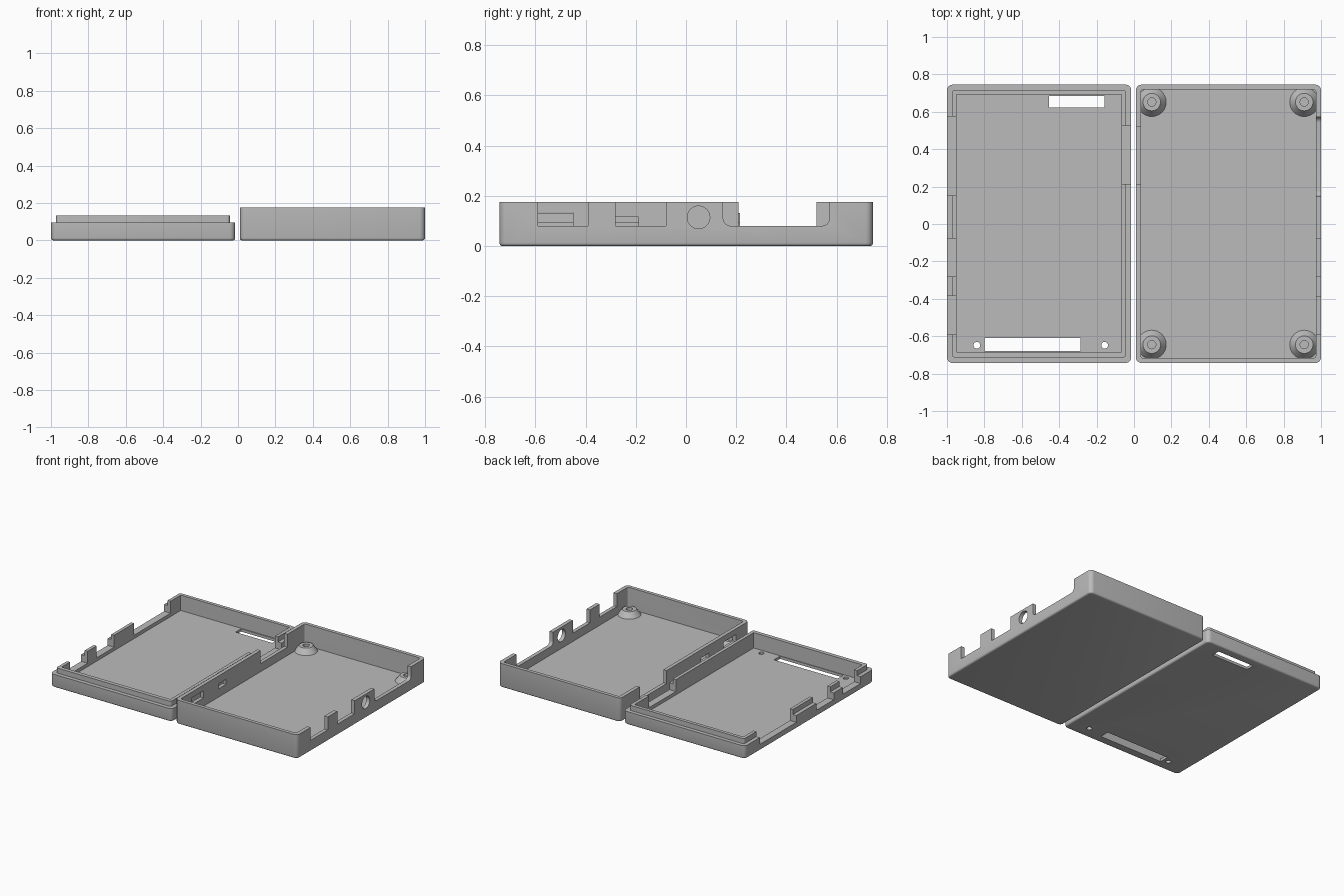
import bpy, bmesh, math
from mathutils import Vector

if "Cube" in bpy.data.objects:
    bpy.data.objects.remove(bpy.data.objects["Cube"])

gray = bpy.data.materials.new("plain_gray")
gray.diffuse_color = (0.5, 0.5, 0.5, 1)
gray.use_nodes = True
gray.node_tree.nodes["Principled BSDF"].inputs["Base Color"].default_value = gray.diffuse_color


def make(name, bm):
    bmesh.ops.recalc_face_normals(bm, faces=bm.faces)
    me = bpy.data.meshes.new(name)
    bm.to_mesh(me)
    bm.free()
    ob = bpy.data.objects.new(name, me)
    bpy.context.collection.objects.link(ob)
    me.materials.append(gray)
    return ob


def block(name, x, y, z, r=0, axis=2, chamfer=0):
    """Box with edges along one axis rounded, optional bevel round the bottom."""
    bm = bmesh.new()
    bmesh.ops.create_cube(bm, size=1)
    lim = (x, y, z)
    for v in bm.verts:
        v.co = Vector([a + (b - a) * (c + 0.5) for (a, b), c in zip(lim, v.co)])
    if r:
        edges = [e for e in bm.edges
                 if abs((e.verts[0].co - e.verts[1].co).normalized()[axis]) > 0.9]
        bmesh.ops.bevel(bm, geom=edges, offset=r, segments=6, profile=0.5, affect='EDGES')
    if chamfer:
        edges = [e for e in bm.edges if all(abs(v.co.z - z[0]) < 1e-5 for v in e.verts)]
        bmesh.ops.bevel(bm, geom=edges, offset=chamfer, segments=3, profile=0.5, affect='EDGES')
    return make(name, bm)


def cone(name, at, r1, r2, h, along_x=False):
    bm = bmesh.new()
    bmesh.ops.create_cone(bm, cap_ends=True, segments=32, radius1=r1, radius2=r2, depth=h)
    if along_x:
        for v in bm.verts:
            v.co = Vector((v.co.z, v.co.x, v.co.y))
    bmesh.ops.translate(bm, verts=bm.verts, vec=at)
    return make(name, bm)


def combine(ob, other, op='DIFFERENCE'):
    m = ob.modifiers.new("combine", 'BOOLEAN')
    m.object, m.operation, m.solver = other, op, 'EXACT'
    bpy.context.view_layer.update()
    me = bpy.data.meshes.new_from_object(ob.evaluated_get(bpy.context.evaluated_depsgraph_get()))
    ob.modifiers.clear()
    ob.data = me
    bpy.data.objects.remove(other)


def cut(ob, x, y, z, r=0, axis=2):
    combine(ob, block("cutter", x, y, z, r, axis))


def finish(ob):
    bpy.ops.object.select_all(action='DESELECT')
    ob.select_set(True)
    bpy.context.view_layer.objects.active = ob
    bpy.ops.object.shade_smooth_by_angle(angle=math.radians(35))


FLOOR = 0.02

# Deep tray
tray = block("deep_tray", (0.01, 1.0), (-0.743, 0.745), (0, 0.175), 0.03, chamfer=0.012)
cut(tray, (0.037, 0.972), (-0.717, 0.719), (FLOOR, 0.3), 0.012)

# Corner screw bosses, trimmed by the walls
for x in (0.095, 0.91):
    for y in (-0.645, 0.652):
        boss = cone("boss", (x, y, 0.035), 0.085, 0.047, 0.05)
        combine(boss, block("trim", (0.025, 0.985), (-0.73, 0.73), (0, 0.2)), 'INTERSECT')
        combine(tray, boss, 'UNION')
        combine(tray, cone("hole", (x, y, 0.055), 0.022, 0.022, 0.05))

# Tray port openings on the outer wall
for y in ((-0.59, -0.39), (-0.28, -0.08)):
    cut(tray, (0.95, 1.1), y, (0.08, 0.3))
cut(tray, (0.95, 1.1), (0.148, 0.572), (0.08, 0.4), 0.03, 0)
combine(tray, cone("hole", (1, 0.05, 0.114), 0.045, 0.045, 0.2, True))

# Tray openings on the inner wall
cut(tray, (-0.01, 0.06), (0.21, 0.52), (0.08, 0.3))
cut(tray, (-0.01, 0.06), (-0.59, -0.45), (0.08, 0.133))
cut(tray, (-0.01, 0.06), (-0.28, -0.19), (0.08, 0.116))
finish(tray)

# Shallow lid with a raised inner lip
lid = block("shallow_lid", (-1.0, -0.015), (-0.743, 0.745), (0, 0.095), 0.03, chamfer=0.012)
combine(lid, block("lip", (-0.972, -0.044), (-0.714, 0.717), (0.05, 0.132), 0.015), 'UNION')
cut(lid, (-0.948, -0.068), (-0.685, 0.692), (FLOOR, 0.3))

# Lid wall openings
for y in ((-0.59, -0.385), (-0.28, -0.078), (0.153, 0.575)):
    cut(lid, (-1.1, -0.94), y, (0.045, 0.3))
cut(lid, (-0.08, 0.005), (0.215, 0.525), (0.045, 0.3))

# Lid floor slots and pin holes
cut(lid, (-0.455, -0.158), (0.622, 0.685), (-0.1, 0.05))
cut(lid, (-0.80, -0.285), (-0.68, -0.61), (-0.1, 0.05))
for x in (-0.84, -0.157):
    combine(lid, cone("hole", (x, -0.648, 0), 0.018, 0.018, 0.1))
finish(lid)
